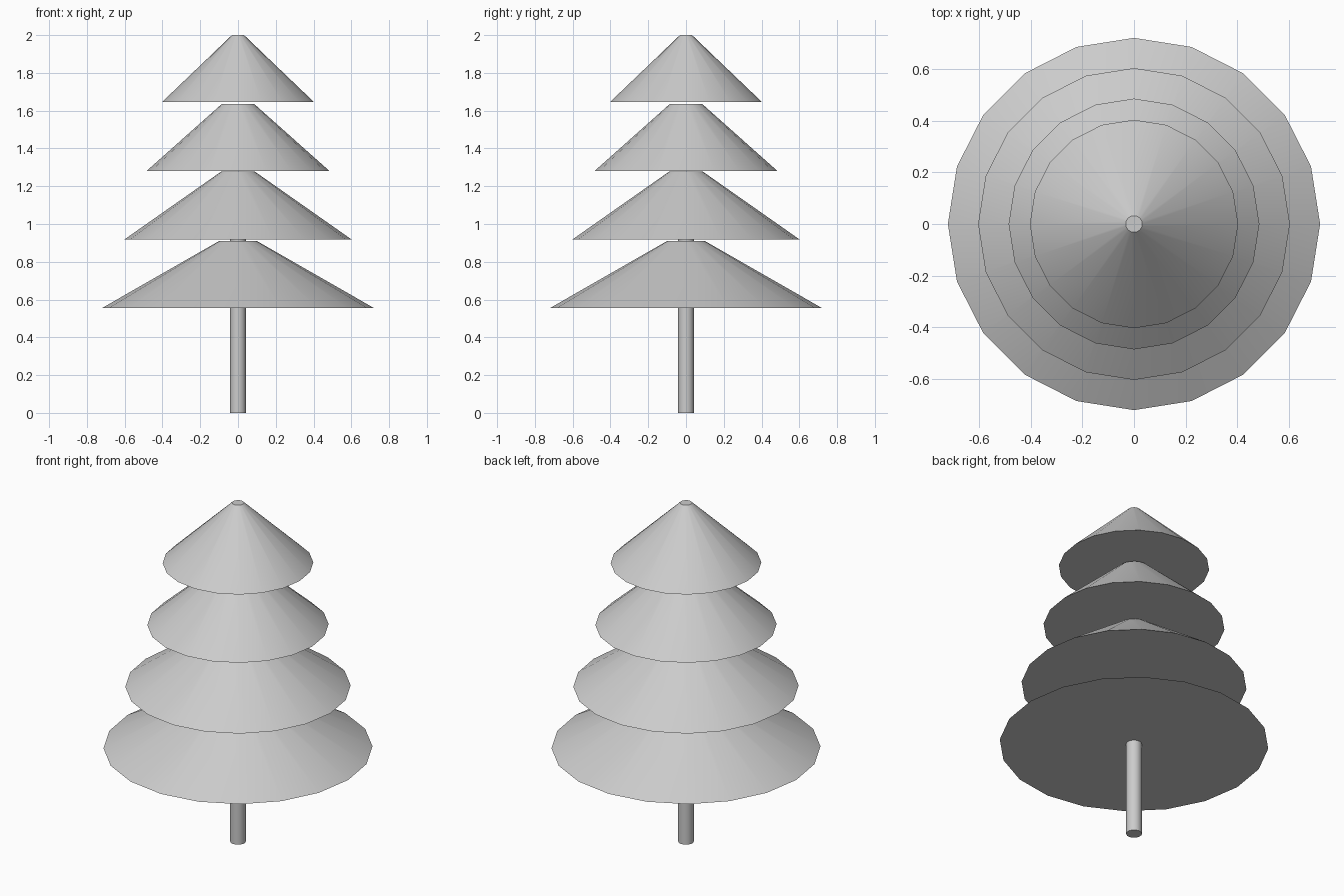
import bpy
import math

if "Cube" in bpy.data.objects:
    bpy.data.objects.remove(bpy.data.objects["Cube"])

SIDES = 20


def frustum(name, r_low, r_high, z_low, z_high):
    """Closed, smooth-sided cone section standing on the z axis."""
    bpy.ops.mesh.primitive_cone_add(
        vertices=SIDES, radius1=r_low, radius2=r_high,
        depth=z_high - z_low, location=(0, 0, (z_low + z_high) / 2))
    obj = bpy.context.object
    obj.name = name
    bpy.ops.object.shade_smooth_by_angle(angle=math.radians(30))
    return obj


# Trunk, running up into the second tier
frustum("trunk", 0.042, 0.042, 0.0, 1.0)

# Foliage tiers: bottom radius, top radius, bottom z, top z
tiers = [
    (0.72, 0.10, 0.555, 0.91),
    (0.603, 0.09, 0.917, 1.277),
    (0.485, 0.085, 1.28, 1.636),
    (0.403, 0.032, 1.645, 2.0),
]
for i, tier in enumerate(tiers, 1):
    frustum(f"foliage_tier_{i}", *tier)
